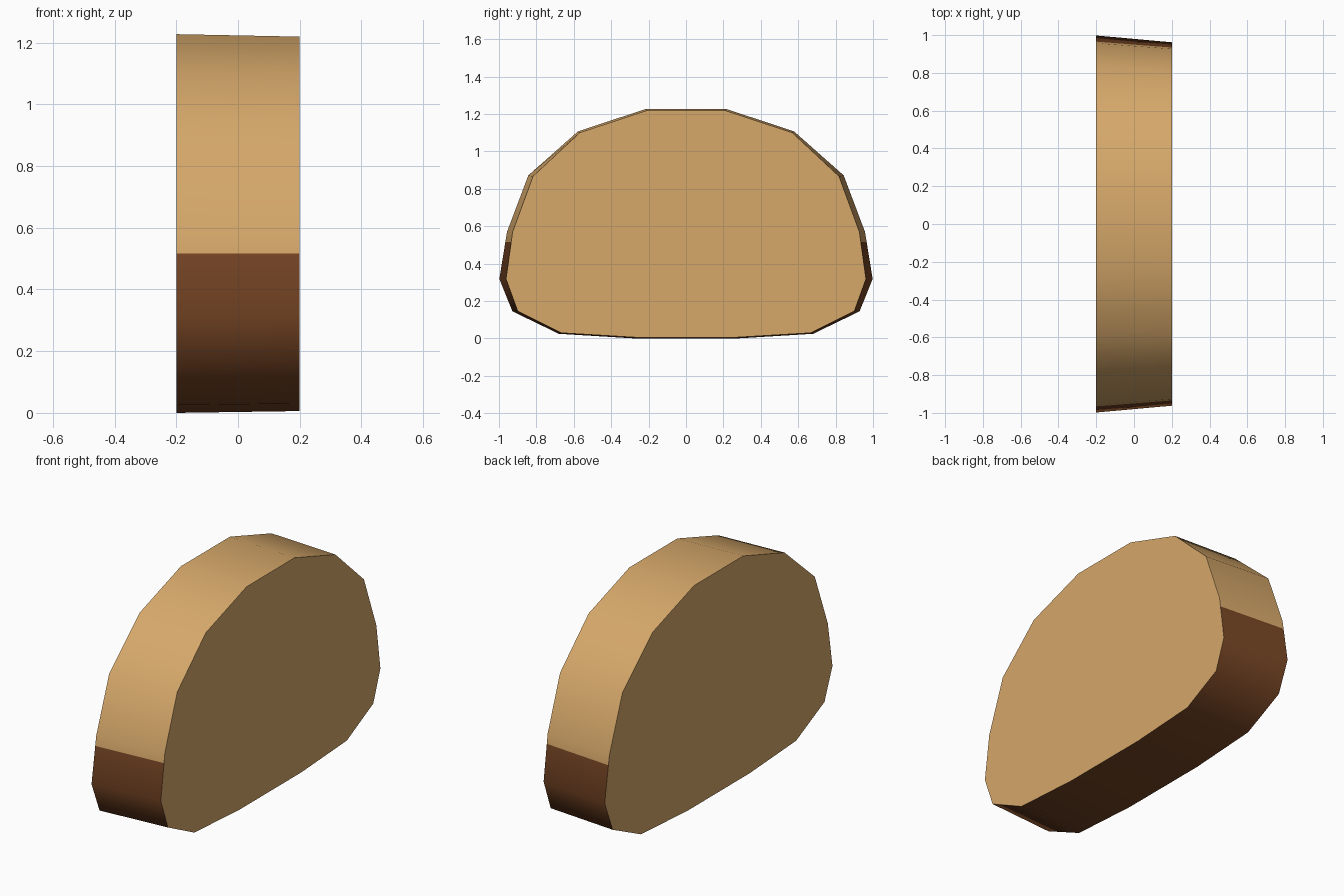
import bpy, bmesh, math

if "Cube" in bpy.data.objects:
    bpy.data.objects.remove(bpy.data.objects["Cube"])


def srgb(r, g, b):
    lin = [((c / 255 + 0.055) / 1.055) ** 2.4 for c in (r, g, b)]
    return (*lin, 1)


def material(name, colour):
    m = bpy.data.materials.new(name)
    m.diffuse_color = colour
    m.use_nodes = True
    m.node_tree.nodes["Principled BSDF"].inputs["Base Color"].default_value = m.diffuse_color
    return m


# Half outlines (y, z) from top to bottom, for the wide back and narrower front
wide = [(0.215, 1.227), (0.578, 1.107), (0.843, 0.872), (0.957, 0.57),
        (0.998, 0.318), (0.928, 0.145), (0.68, 0.025), (0.27, 0.0)]
narrow = [(0.21, 1.219), (0.568, 1.1), (0.818, 0.867), (0.927, 0.57),
          (0.962, 0.318), (0.9, 0.147), (0.668, 0.03), (0.268, 0.006)]

bm = bmesh.new()


def ring(half, x):
    full = half + [(-y, z) for y, z in reversed(half)]
    return [bm.verts.new((x, y, z)) for y, z in full]


# Bread slice body: two caps joined by the rim
a, b = ring(wide, -0.2), ring(narrow, 0.2)
bm.faces.new(a)
bm.faces.new(b)
n = len(a)
rim = [bm.faces.new((a[i], a[(i + 1) % n], b[(i + 1) % n], b[i])) for i in range(n)]
bmesh.ops.recalc_face_normals(bm, faces=bm.faces)

# Cut the rim where the dark crust begins
geom = rim + list({e for f in rim for e in f.edges}) + a + b
bmesh.ops.bisect_plane(bm, geom=geom, plane_co=(0, 0, 0.517), plane_no=(0, 0, 1))
for f in bm.faces:
    is_cap = abs(f.normal.x) > 0.9
    f.material_index = int(not is_cap and f.calc_center_median().z < 0.517)

mesh = bpy.data.meshes.new("bread_slice")
bm.to_mesh(mesh)
bm.free()
mesh.materials.append(material("bread tan", srgb(214, 168, 106)))
mesh.materials.append(material("dark crust", srgb(118, 69, 36)))
obj = bpy.data.objects.new("bread_slice", mesh)
bpy.context.collection.objects.link(obj)

# Smooth rim, sharp cap borders
bpy.context.view_layer.objects.active = obj
obj.select_set(True)
bpy.ops.object.shade_smooth_by_angle(angle=math.radians(60))
